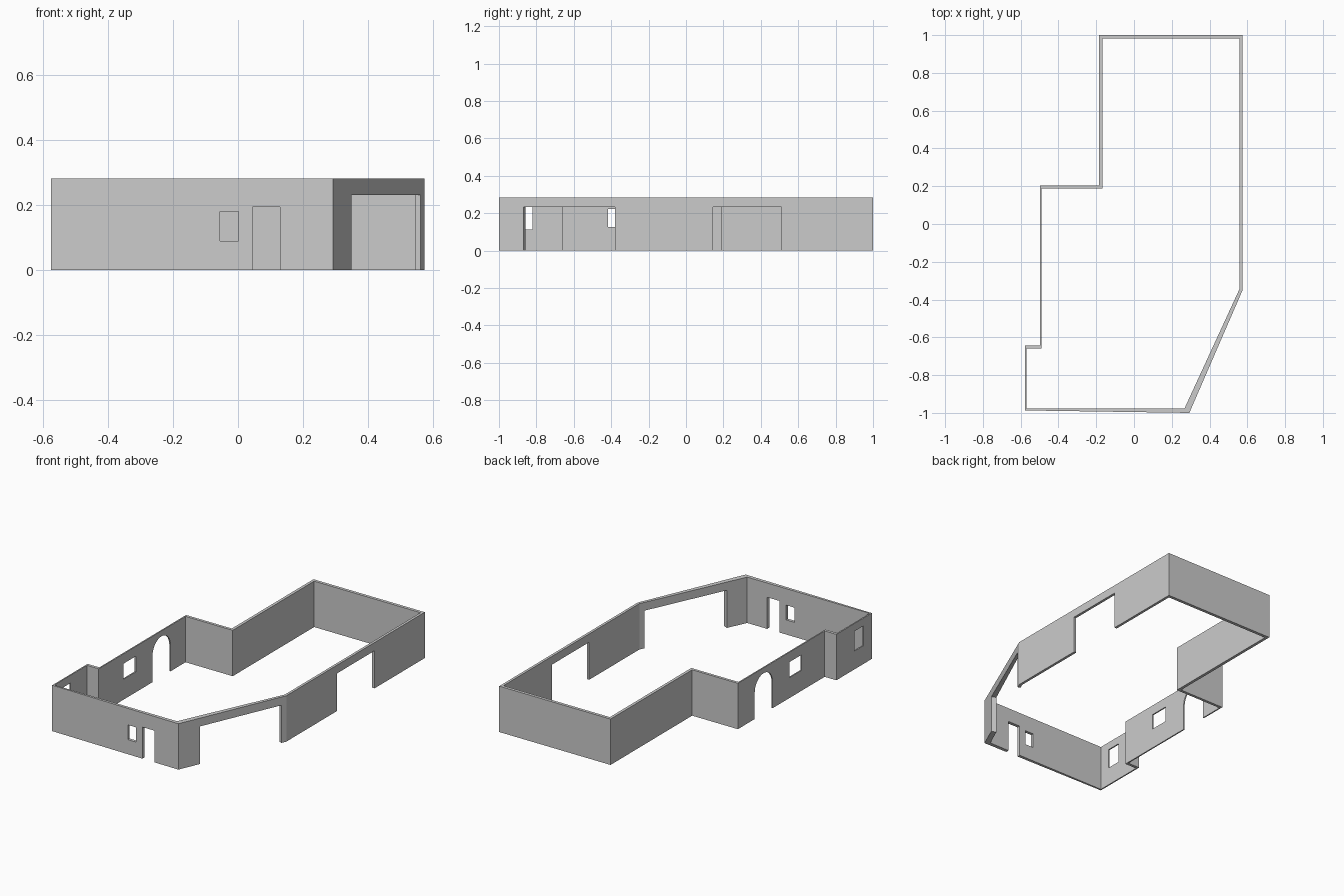
import bpy, bmesh, math
from mathutils import Vector

if "Cube" in bpy.data.objects:
    bpy.data.objects.remove(bpy.data.objects["Cube"])

HEIGHT = 0.283

# Plan of the wall ring: matching outer and inner corners
OUTER = [(-0.185, 1.0), (0.575, 1.0), (0.575, -0.35), (0.293, -1.0), (-0.577, -0.987),
         (-0.577, -0.642), (-0.497, -0.642), (-0.497, 0.204), (-0.185, 0.204)]
INNER = [(-0.167, 0.981), (0.559, 0.981), (0.559, -0.343), (0.267, -0.977), (-0.569, -0.977),
         (-0.569, -0.66), (-0.489, -0.66), (-0.489, 0.187), (-0.167, 0.187)]


def make_object(name, bm):
    bmesh.ops.recalc_face_normals(bm, faces=bm.faces)
    mesh = bpy.data.meshes.new(name)
    bm.to_mesh(mesh)
    bm.free()
    obj = bpy.data.objects.new(name, mesh)
    bpy.context.collection.objects.link(obj)
    return obj


def build_walls():
    bm = bmesh.new()
    rings = [[bm.verts.new((x, y, z)) for x, y in plan]
             for plan, z in ((OUTER, 0), (OUTER, HEIGHT), (INNER, HEIGHT), (INNER, 0))]
    n = len(OUTER)
    for r in range(4):
        a, b = rings[r], rings[(r + 1) % 4]
        for i in range(n):
            j = (i + 1) % n
            bm.faces.new((a[i], a[j], b[j], b[i]))
    return make_object("house_walls", bm)


def cut_opening(walls, name, start, end, z0, z1, arched=False):
    """Cut an opening between two plan points lying on a wall face."""
    a, b = Vector((*start, 0)), Vector((*end, 0))
    along = (b - a).normalized()
    width = (b - a).length
    across = Vector((-along.y, along.x, 0))
    if arched:
        r = width / 2
        arc = [(r + r * math.cos(math.pi * k / 16), z1 - r + r * math.sin(math.pi * k / 16))
               for k in range(17)]
        profile = [(0, z0), (width, z0)] + arc
    else:
        profile = [(0, z0), (width, z0), (width, z1), (0, z1)]
    bm = bmesh.new()
    near, far = [[bm.verts.new(a + along * u + across * d + Vector((0, 0, z)))
                  for u, z in profile] for d in (-0.05, 0.05)]
    bm.faces.new(near)
    bm.faces.new(far)
    for i in range(len(profile)):
        j = (i + 1) % len(profile)
        bm.faces.new((near[i], near[j], far[j], far[i]))
    cutter = make_object(name + "_cutter", bm)
    cutter.hide_render = True
    cutter.display_type = 'WIRE'
    mod = walls.modifiers.new(name, 'BOOLEAN')
    mod.operation = 'DIFFERENCE'
    mod.solver = 'EXACT'
    mod.object = cutter


walls = build_walls()
FLOOR = -0.05  # cutters for doors start below the ground

# Wide openings in the right and diagonal walls
cut_opening(walls, "right_opening", (0.567, 0.145), (0.567, 0.51), FLOOR, 0.232)
cut_opening(walls, "diagonal_opening", (0.349, -0.87), (0.562, -0.38), FLOOR, 0.232)
# Front door and window
cut_opening(walls, "front_door", (0.045, -0.985), (0.13, -0.985), FLOOR, 0.195)
cut_opening(walls, "front_window", (-0.056, -0.982), (0.002, -0.982), 0.09, 0.181)
# Left side: arched doorway and two windows
cut_opening(walls, "left_arch", (-0.493, -0.135), (-0.493, 0.04), FLOOR, 0.25, True)
cut_opening(walls, "left_window", (-0.493, -0.417), (-0.493, -0.298), 0.126, 0.222)
cut_opening(walls, "alcove_window", (-0.573, -0.908), (-0.573, -0.82), 0.113, 0.235)
